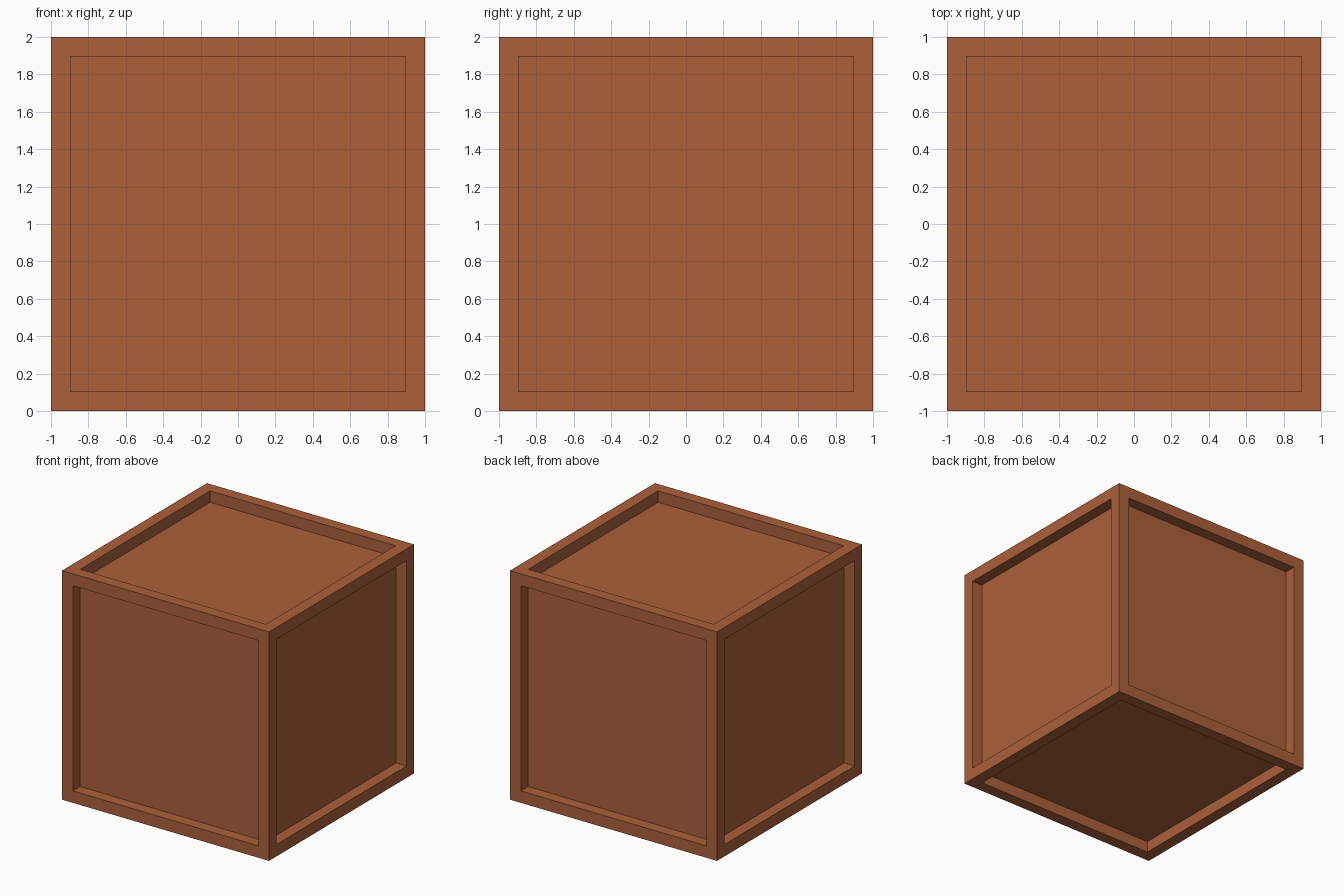
import bpy, bmesh
from mathutils import Matrix

if "Cube" in bpy.data.objects:
    bpy.data.objects.remove(bpy.data.objects["Cube"])

BORDER = 0.147   # width of the frame around each panel
DEPTH = 0.10     # how far each panel is sunk

# Single warm brown colour
wood = bpy.data.materials.new("warm_brown_wood")
wood.diffuse_color = (0.413, 0.115, 0.042, 1.0)
wood.use_nodes = True
wood.node_tree.nodes["Principled BSDF"].inputs["Base Color"].default_value = wood.diffuse_color

# Crate: cube with a recessed square panel on all six sides
bm = bmesh.new()
bmesh.ops.create_cube(bm, size=2.0, matrix=Matrix.Translation((0, 0, 1)))
bm.normal_update()
panels = list(bm.faces)
bmesh.ops.inset_individual(bm, faces=panels, thickness=BORDER, depth=0.0)

# Sink the panels straight inwards, leaving square-cut walls
for panel in panels:
    inward = -panel.normal.copy()
    sunk = bmesh.ops.extrude_discrete_faces(bm, faces=[panel])["faces"][0]
    bmesh.ops.translate(bm, verts=list(sunk.verts), vec=inward * DEPTH)

bmesh.ops.recalc_face_normals(bm, faces=list(bm.faces))
mesh = bpy.data.meshes.new("crate")
bm.to_mesh(mesh)
bm.free()
mesh.materials.append(wood)
crate = bpy.data.objects.new("crate", mesh)
bpy.context.collection.objects.link(crate)
